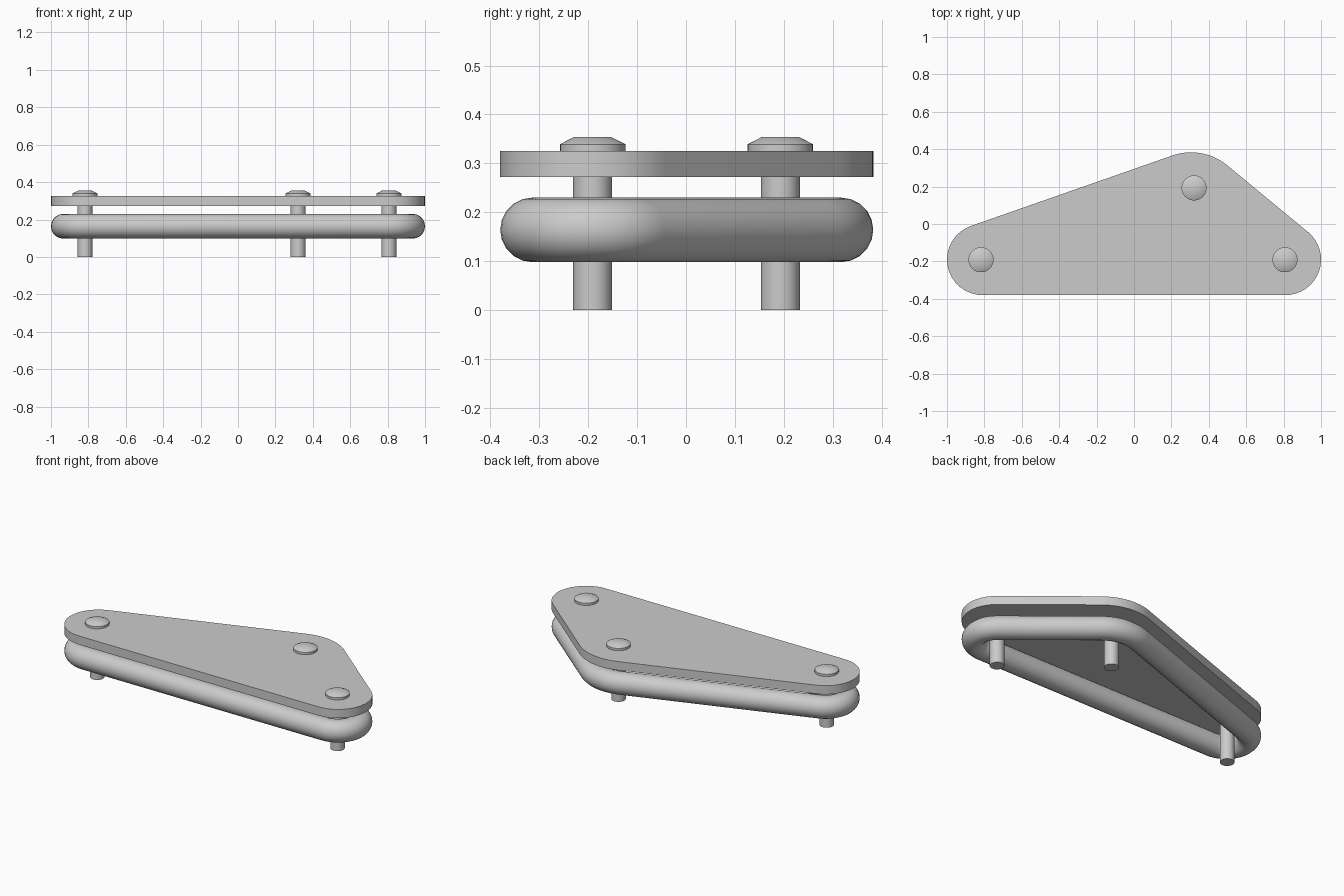
import bpy, bmesh, math

if "Cube" in bpy.data.objects:
    bpy.data.objects.remove(bpy.data.objects["Cube"])

# Rounded corners of the outline, anticlockwise: centre x, centre y, radius
CORNERS = [(-0.81, -0.19, 0.19), (0.81, -0.19, 0.19), (0.305, 0.078, 0.305)]
PINS = [(-0.818, -0.191), (0.807, -0.191), (0.321, 0.193)]


def outline(inset=0.0, steps=16):
    """Convex outline of three circles joined by their tangents."""
    n = len(CORNERS)
    normals = []
    for i in range(n):
        x0, y0, r0 = CORNERS[i]
        x1, y1, r1 = CORNERS[(i + 1) % n]
        d = math.hypot(x1 - x0, y1 - y0)
        normals.append(math.atan2(y1 - y0, x1 - x0) - math.acos((r0 - r1) / d))
    pts = []
    for i, (x, y, r) in enumerate(CORNERS):
        a = normals[i - 1]
        sweep = (normals[i] - a) % math.tau
        for k in range(steps + 1):
            t = a + sweep * k / steps
            pts.append((x + (r - inset) * math.cos(t), y + (r - inset) * math.sin(t)))
    return pts


def finish(ob, angle=30):
    bpy.ops.object.select_all(action='DESELECT')
    ob.select_set(True)
    bpy.context.view_layer.objects.active = ob
    if ob.type == 'CURVE':
        bpy.ops.object.convert(target='MESH')
    bpy.ops.object.shade_smooth_by_angle(angle=math.radians(angle))


def add_mesh(name, bm):
    bmesh.ops.recalc_face_normals(bm, faces=bm.faces)
    me = bpy.data.meshes.new(name)
    bm.to_mesh(me)
    bm.free()
    ob = bpy.data.objects.new(name, me)
    bpy.context.collection.objects.link(ob)
    finish(ob)
    return ob


# Flat top plate
bm = bmesh.new()
face = bm.faces.new([bm.verts.new((x, y, 0.272)) for x, y in outline()])
top = bmesh.ops.extrude_face_region(bm, geom=[face], use_keep_orig=True)
bmesh.ops.translate(bm, vec=(0, 0, 0.053),
                    verts=[v for v in top["geom"] if isinstance(v, bmesh.types.BMVert)])
add_mesh("top_plate", bm)

# Round tube loop following the plate edge
R = 0.066
curve = bpy.data.curves.new("tube_ring", 'CURVE')
curve.dimensions = '3D'
curve.bevel_depth = R
curve.bevel_resolution = 8
pts = outline(R)
spline = curve.splines.new('POLY')
spline.points.add(len(pts) - 1)
for p, (x, y) in zip(spline.points, pts):
    p.co = (x, y, 0.164, 1)
spline.use_cyclic_u = True
ring = bpy.data.objects.new("tube_ring", curve)
bpy.context.collection.objects.link(ring)
finish(ring, 60)

# Pins with chamfered heads, each turned from one profile
PROFILE = [(0.04, 0), (0.04, 0.325), (0.067, 0.325), (0.067, 0.339), (0.038, 0.354)]
SIDES = 32
for i, (px, py) in enumerate(PINS):
    bm = bmesh.new()
    rings = [[bm.verts.new((px + r * math.cos(math.tau * k / SIDES),
                            py + r * math.sin(math.tau * k / SIDES), z))
              for k in range(SIDES)] for r, z in PROFILE]
    for a, b in zip(rings, rings[1:]):
        for k in range(SIDES):
            j = (k + 1) % SIDES
            bm.faces.new((a[k], a[j], b[j], b[k]))
    bm.faces.new(rings[0])
    bm.faces.new(rings[-1])
    add_mesh(f"pin_{i + 1}", bm)
